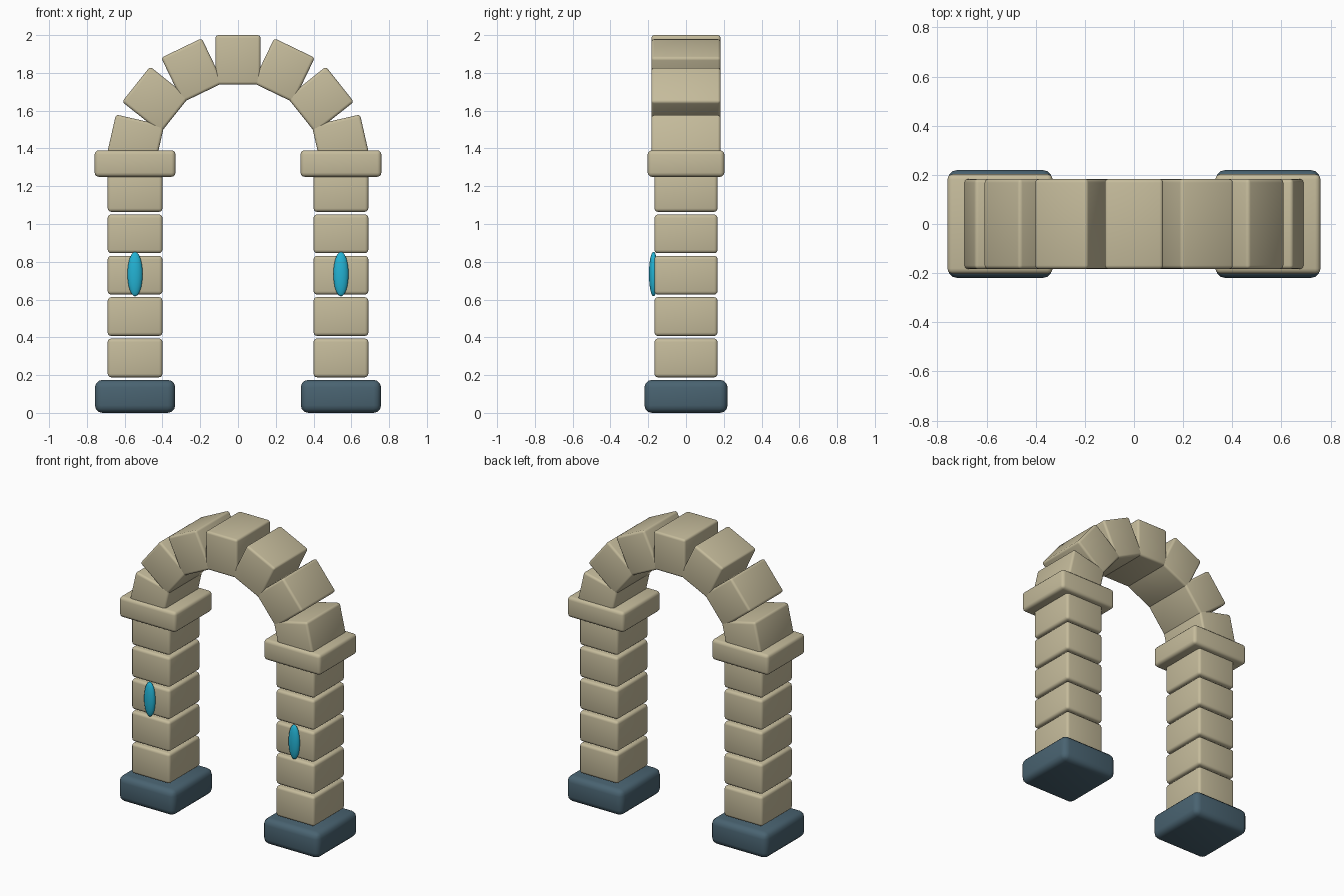
import bpy, math

if "Cube" in bpy.data.objects:
    bpy.data.objects.remove(bpy.data.objects["Cube"])


def material(name, rgb):
    m = bpy.data.materials.new(name)
    m.diffuse_color = (*rgb, 1.0)
    m.use_nodes = True
    m.node_tree.nodes["Principled BSDF"].inputs["Base Color"].default_value = m.diffuse_color
    return m


SAND = material("sandstone", (0.56, 0.50, 0.33))
SLATE = material("slate blue", (0.067, 0.125, 0.165))
CYAN = material("cyan", (0.017, 0.45, 0.66))


def finish(ob, name, mat):
    ob.name = name
    ob.data.materials.append(mat)
    return ob


def stone(name, loc, size, bevel, mat, angle=0.0):
    """Rounded block, optionally turned about the y axis."""
    bpy.ops.mesh.primitive_cube_add(size=1, location=loc)
    ob = bpy.context.object
    ob.scale = size
    bpy.ops.object.transform_apply(location=False, rotation=False, scale=True)
    ob.rotation_euler.y = angle
    mod = ob.modifiers.new("rounded edges", 'BEVEL')
    mod.width = bevel
    mod.segments = 3
    bpy.ops.object.modifier_apply(modifier=mod.name)
    bpy.ops.object.shade_smooth_by_angle(angle=math.radians(35))
    return finish(ob, name, mat)


PILLAR_X = 0.545

# Pillars: plinth, five stacked blocks, cap and front gem
for side, sx in (("left", -1), ("right", 1)):
    x = sx * PILLAR_X
    stone(side + "_plinth", (x, 0, 0.0875), (0.425, 0.44, 0.175), 0.04, SLATE)
    for i in range(5):
        stone(f"{side}_pillar_block_{i + 1}", (x, 0, 0.291 + 0.219 * i),
              (0.29, 0.334, 0.205), 0.018, SAND)
    stone(side + "_cap", (x, 0, 1.32), (0.428, 0.406, 0.14), 0.022, SAND)
    bpy.ops.mesh.primitive_uv_sphere_add(segments=24, ring_count=16, radius=1,
                                         location=(x, -0.172, 0.735))
    gem = bpy.context.object
    gem.scale = (0.04, 0.024, 0.118)
    bpy.ops.object.transform_apply(location=False, rotation=False, scale=True)
    bpy.ops.object.shade_smooth()
    finish(gem, side + "_gem", CYAN)

# Arch: seven stones fanned around a half circle
RADIUS, CENTRE_Z = 0.559, 1.31
for i in range(-3, 4):
    a = i * math.pi / 7
    stone(f"arch_stone_{i + 4}",
          (RADIUS * math.sin(a), 0, CENTRE_Z + RADIUS * math.cos(a)),
          (0.238, 0.366, 0.262), 0.015, SAND, a)
